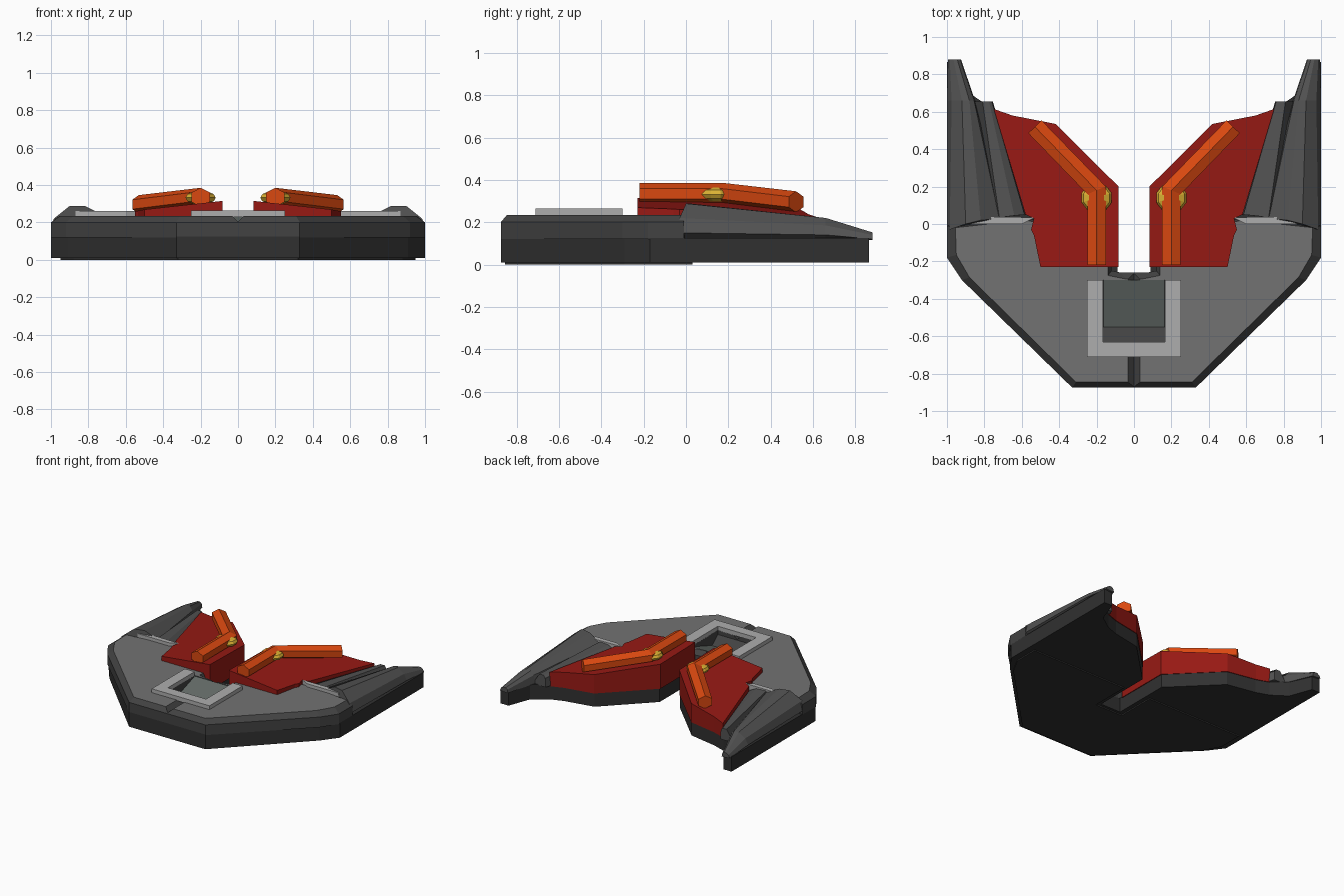
import bpy, bmesh, math
from mathutils import Vector

if "Cube" in bpy.data.objects:
    bpy.data.objects.remove(bpy.data.objects["Cube"])


def material(name, r, g, b):
    m = bpy.data.materials.new(name)
    m.diffuse_color = (r, g, b, 1)
    m.use_nodes = True
    m.node_tree.nodes["Principled BSDF"].inputs["Base Color"].default_value = m.diffuse_color
    return m


DARK = material("dark_grey", .03, .03, .03)
WING = material("wing_grey", .085, .085, .085)
EDGE = material("edge_grey", .055, .055, .055)
DECK = material("deck_grey", .17, .17, .17)
SILVER = material("silver", .42, .42, .42)
GLASS = material("window_grey", .125, .145, .135)
RED = material("red", .31, .01, .007)
ORANGE = material("orange", .7, .065, .005)
GOLD = material("gold", .72, .45, .035)


def mirror_x(ob):
    ob.modifiers.new("mirror", 'MIRROR').use_mirror_merge = False


def loft(name, sections, mats, mirror=False):
    """Skin equal-length rings of points and cap both ends; 2nd material goes on the end cap."""
    bm = bmesh.new()
    rings = [[bm.verts.new(p) for p in s] for s in sections]
    n = len(rings[0])
    for a, b in zip(rings, rings[1:]):
        for i in range(n):
            j = (i + 1) % n
            bm.faces.new((a[i], a[j], b[j], b[i]))
    bm.faces.new(rings[0])
    end = bm.faces.new(rings[-1])
    end.material_index = len(mats) - 1 if mats else 0
    bmesh.ops.recalc_face_normals(bm, faces=bm.faces)
    me = bpy.data.meshes.new(name)
    bm.to_mesh(me)
    bm.free()
    for m in mats:
        me.materials.append(m)
    ob = bpy.data.objects.new(name, me)
    bpy.context.collection.objects.link(ob)
    if mirror:
        mirror_x(ob)
    return ob


def both(half):
    return half + [(-x, y) for x, y in reversed(half)]


def flat(pts, z):
    return [(x, y, z) for x, y in pts]


def across(profile, w):
    return [[(x, y, z) for y, z in profile] for x in (-w, w)]


def cut(target, cutter):
    cutter.hide_render = True
    cutter.display_type = 'WIRE'
    m = target.modifiers.new("cut", 'BOOLEAN')
    m.operation = 'DIFFERENCE'
    m.solver = 'EXACT'
    m.object = cutter


# Lower hull and thin sole plate
hull = both([(.33, -.875), (.91, -.29), (1, -.17), (1, .865), (.93, .865), (.865, .69),
             (.75, .61), (.65, .575), (.42, .53), (.088, .2), (.088, -.26)])
loft("lower_hull", [flat(hull, .01), flat(hull, .125)], [DARK])
sole = both([(.32, -.855), (.88, -.29), (.95, -.16), (.95, .03), (.12, .03), (.12, -.28)])
loft("sole_plate", [flat(sole, 0), flat(sole, .012)], [DARK])

# Upper deck with chamfered rim
rim = both([(.33, -.875), (.92, -.3), (1, -.18), (1, -.01), (.6, .03), (.12, -.02),
            (.12, -.25), (.07, -.26)])
top = both([(.31, -.845), (.88, -.285), (.95, -.165), (.955, -.02), (.6, .02), (.14, -.03),
            (.14, -.275), (.04, -.295)])
deck = loft("upper_deck", [flat(rim, .12), flat(rim, .2), flat(top, .235)], [EDGE, DECK])

# Recess and centre groove cut into the deck
cut(deck, loft("recess_cutter", across([(-.63, .3), (-.63, .2), (-.55, .135),
                                        (-.3, .22), (-.3, .3)], .165), []))
cut(deck, loft("groove_cutter", [[(-.055, y, .255), (0, y, .205), (.055, y, .255)]
                                 for y in (-1, -.2)], []))
loft("recess_window", across([(-.55, .13), (-.3, .215), (-.3, .23), (-.55, .145)], .164), [GLASS])

# Raised U-shaped frame
frame = both([(.25, -.71), (.25, -.3), (.165, -.3), (.165, -.63)])
loft("recess_frame", [flat(frame, .23), flat(frame, .265)], [SILVER])

# Silver strips in front of the wings
strip = [(.53, .035), (.6, .0), (.87, -.0), (.87, .04)]
loft("silver_strip", [flat(strip, .2), flat(strip, .26)], [SILVER], True)

# Red wedge blocks with sloping tops
block = [(.082, -.23), (.5, -.23), (.535, -.06), (.55, -.03), (.535, .03), (.58, .05),
         (.75, .615), (.65, .58), (.42, .535), (.082, .2)]
loft("red_block", [flat(block, .115),
                   [(x, y, .32 - .11 * x - .02 * max(y, -.2)) for x, y in block]], [RED], True)

# Side wings, lofted towards the pointed rear tips
wing_front = [(.68, .03, .125), (.72, .03, .24), (.82, .02, .288), (.9, 0, .288),
              (.985, -.03, .22), (1, -.03, .15), (.95, -.03, .12)]
wing_mid = [(.85, .125), (.855, .19), (.88, .22), (.92, .22), (.975, .185), (1, .14), (.96, .12)]
wing_tip = [(.925, .115), (.93, .14), (.945, .152), (.965, .152), (.985, .14), (.995, .12), (.96, .115)]
loft("side_wing", [wing_front, [(x, .66, z) for x, z in wing_mid],
                   [(x, .88, z) for x, z in wing_tip]], [WING], True)

# Narrow fins between wing and red block
loft("inner_fin", [
    [(.575, .05, .12), (.585, .05, .225), (.64, .045, .25), (.72, .035, .25), (.74, .035, .12)],
    [(.755, .655, .12), (.76, .655, .19), (.775, .655, .21), (.81, .655, .21), (.87, .655, .12)],
], [WING], True)

# Hexagonal orange bars, mitred at the bend
path = [Vector((.2, -.22, .335)), Vector((.2, .18, .335)), Vector((.53, .52, .296))]
sides = [Vector((1, 0, 0)), Vector((1, -.42, 0)), Vector((.717, -.697, 0))]
hexagon = [(math.sin(math.radians(60 * i)), math.cos(math.radians(60 * i))) for i in range(6)]
loft("orange_bar", [[p + s * (u * .057) + Vector((0, 0, v * .05)) for u, v in hexagon]
                    for p, s in zip(path, sides)], [ORANGE], True)

# Gold low-poly knobs on the bars
bpy.ops.mesh.primitive_uv_sphere_add(segments=10, ring_count=6, radius=1)
knob = bpy.context.object
knob.name = "gold_knob"
for v in knob.data.vertices:
    v.co = Vector((.2 + v.co.x * .085, .14 + v.co.y * .08, .332 + v.co.z * .038))
knob.data.materials.append(GOLD)
mirror_x(knob)
